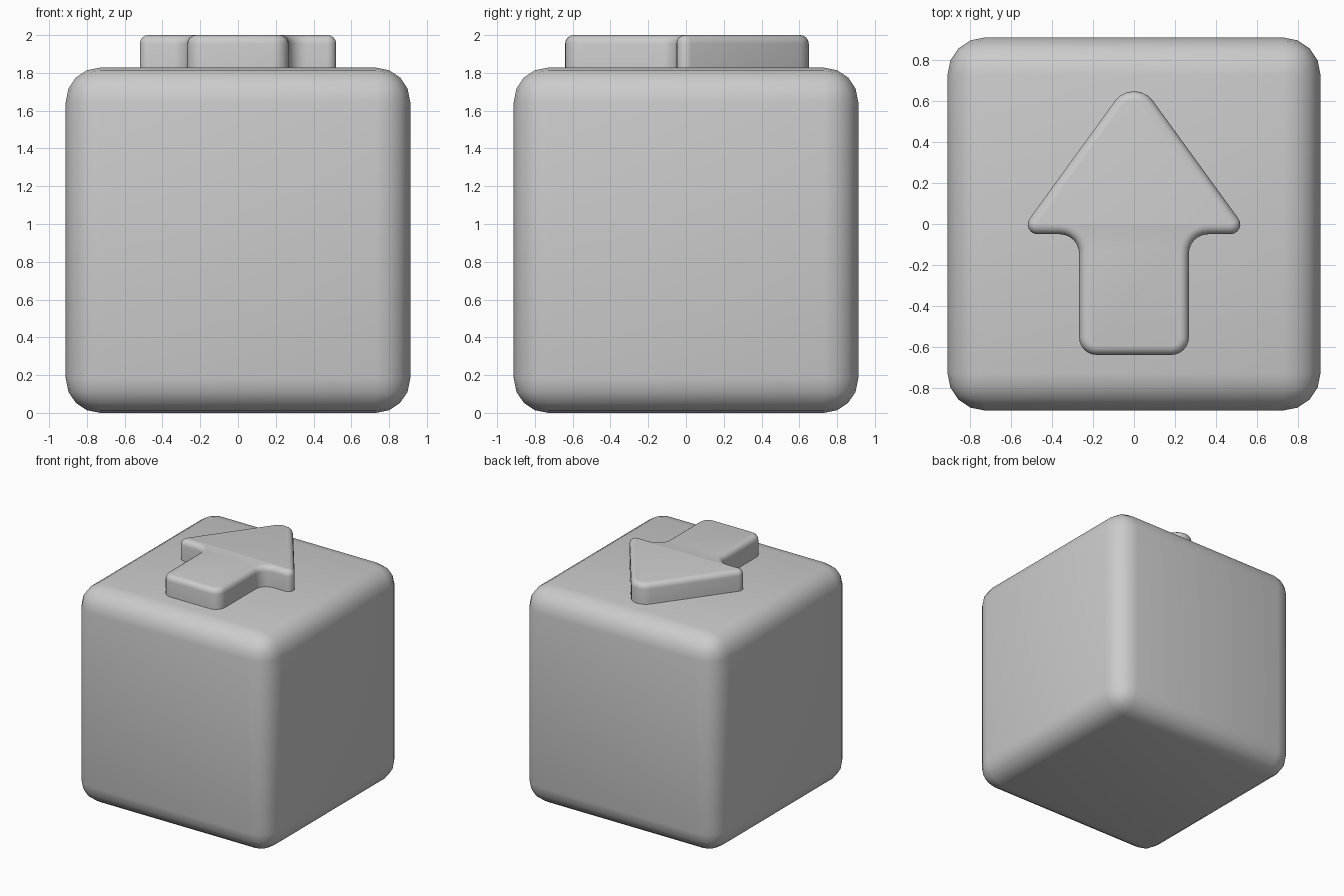
import bpy, bmesh, math
from mathutils import Vector

if "Cube" in bpy.data.objects:
    bpy.data.objects.remove(bpy.data.objects["Cube"])

HALF, BLOCK_H, TOP = 0.912, 1.828, 2.0
RIM = 0.045


def finish(name, bm):
    bmesh.ops.recalc_face_normals(bm, faces=bm.faces)
    mesh = bpy.data.meshes.new(name)
    bm.to_mesh(mesh)
    bm.free()
    obj = bpy.data.objects.new(name, mesh)
    bpy.context.collection.objects.link(obj)
    bpy.ops.object.select_all(action='DESELECT')
    obj.select_set(True)
    bpy.context.view_layer.objects.active = obj
    bpy.ops.object.shade_smooth_by_angle(angle=math.radians(40))
    return obj


def rounded_outline(corners, inset, steps=6):
    """Counter-clockwise outline with a fillet at each (x, y, radius), moved inwards."""
    points = []
    for i, (x, y, r) in enumerate(corners):
        p = Vector((x, y))
        a = (p - Vector(corners[i - 1][:2])).normalized()
        b = (Vector(corners[(i + 1) % len(corners)][:2]) - p).normalized()
        turn = math.atan2(a.x * b.y - a.y * b.x, a.dot(b))
        side = 1 if turn > 0 else -1
        start = p - a * r * math.tan(abs(turn) / 2)
        outward = Vector((a.y, -a.x))
        centre = start - outward * r * side
        angle = math.atan2(outward.y, outward.x)
        for k in range(steps + 1):
            t = angle + turn * k / steps
            points.append(centre + Vector((math.cos(t), math.sin(t))) * (r * side - inset))
    return points


# Rounded block
bm = bmesh.new()
bmesh.ops.create_cube(bm, size=1)
for v in bm.verts:
    v.co = (v.co.x * 2 * HALF, v.co.y * 2 * HALF, (v.co.z + 0.5) * BLOCK_H)
bmesh.ops.bevel(bm, geom=bm.edges[:], offset=0.182, segments=4, profile=0.5, affect='EDGES')
finish("block", bm)

# Raised arrow: right half of the outline, mirrored to the left
half = [(0.268, -0.64, 0.085), (0.268, -0.05, 0.095), (0.566, -0.05, 0.048)]
corners = half + [(0, 0.73, 0.114)] + [(-x, y, r) for x, y, r in reversed(half)]
levels = [(0, BLOCK_H - 0.02)]
for k in range(5):
    t = math.pi / 2 * k / 4
    levels.append((RIM * (1 - math.cos(t)), TOP - RIM + RIM * math.sin(t)))

bm = bmesh.new()
rings = [[bm.verts.new((p.x, p.y, z)) for p in rounded_outline(corners, d)] for d, z in levels]
for low, high in zip(rings, rings[1:]):
    for i in range(len(low)):
        bm.faces.new((low[i - 1], low[i], high[i], high[i - 1]))
bm.faces.new(rings[0][::-1])
bm.faces.new(rings[-1])
finish("arrow", bm)
